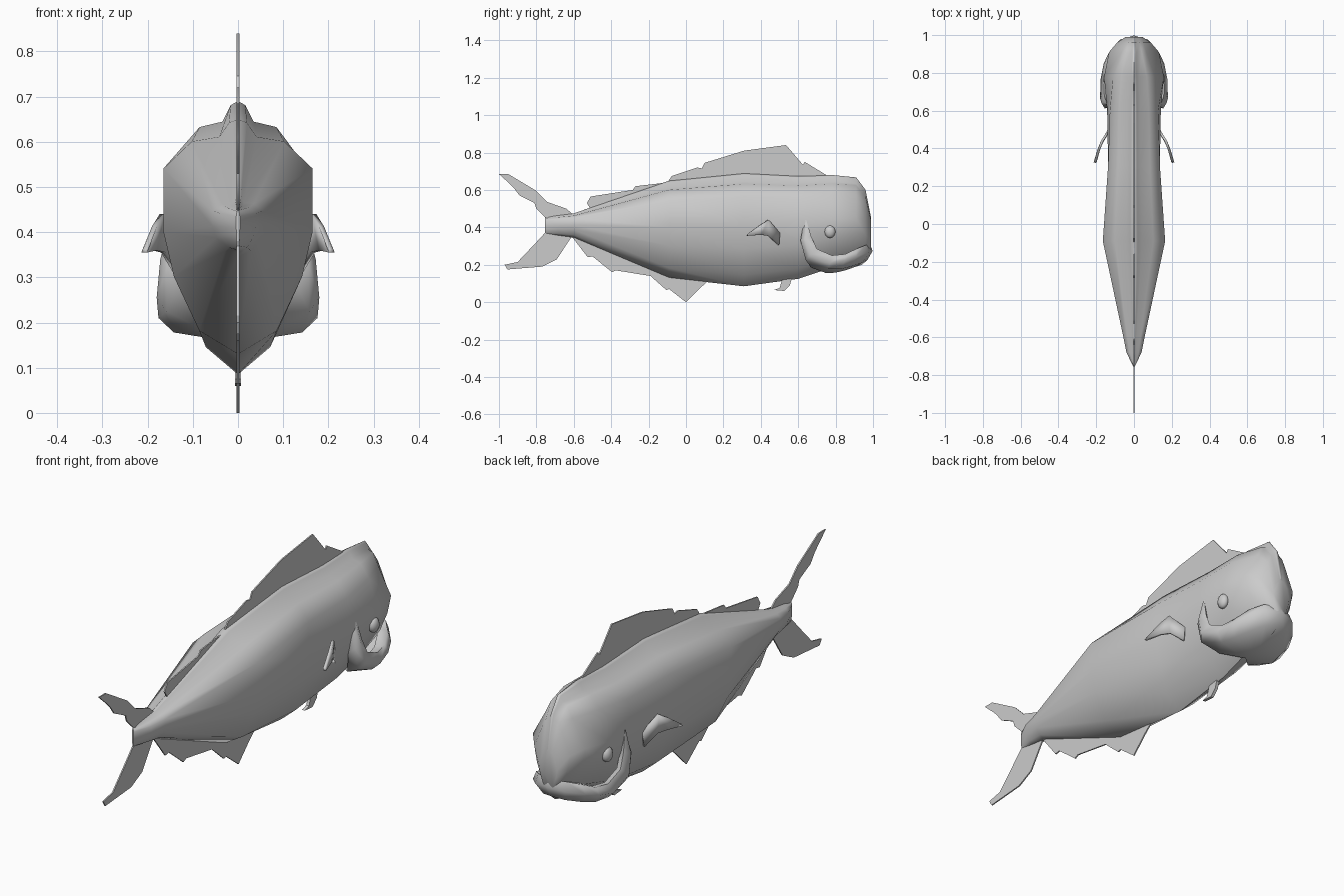
import bpy, bmesh


def make(name, verts, faces, mirror=False, thick=0, angle=0.6):
    me = bpy.data.meshes.new(name)
    me.from_pydata(verts, [], faces)
    bm = bmesh.new()
    bm.from_mesh(me)
    bmesh.ops.remove_doubles(bm, verts=bm.verts, dist=0.0005)
    bmesh.ops.recalc_face_normals(bm, faces=bm.faces)
    bm.to_mesh(me)
    bm.free()
    ob = bpy.data.objects.new(name, me)
    bpy.context.collection.objects.link(ob)
    if mirror:
        m = ob.modifiers.new("mirror", 'MIRROR')
        m.use_clip = True
    if thick:
        s = ob.modifiers.new("thickness", 'SOLIDIFY')
        s.thickness = thick
        s.offset = 0
    bpy.ops.object.select_all(action='DESELECT')
    ob.select_set(True)
    bpy.context.view_layer.objects.active = ob
    bpy.ops.object.shade_smooth_by_angle(angle=angle)
    return ob


def grid_faces(rows, cols, wrap=False):
    return [(r * cols + c, r * cols + (c + 1) % cols,
             (r + 1) * cols + (c + 1) % cols, (r + 1) * cols + c)
            for r in range(rows - 1) for c in range(cols if wrap else cols - 1)]


def fin(name, outline, t=0.003):
    # Flat plate cut to the outline
    n = len(outline)
    verts = [(x, y, z) for x in (-t, t) for y, z in outline]
    faces = [tuple(range(n)), tuple(range(n, 2 * n))]
    faces += [(i, (i + 1) % n, n + (i + 1) % n, n + i) for i in range(n)]
    return make(name, verts, faces)


# Body: one cross-section template lofted through stations
# (y, half width, top, bottom, shoulder narrowing)
half = [(0, 1), (.12, .985), (.25, .925), (.62, .905), (1, .79),
        (1, .52), (.86, .33), (.52, .10), (0, 0)]
ring = half + [(-x, z) for x, z in half[-2:0:-1]]
stations = [(-.755, .004, .455, .36, 1), (-.68, .04, .465, .355, 1), (-.60, .056, .475, .345, 1),
            (-.09, .165, .65, .13, 1), (.31, .137, .69, .085, 1), (.60, .142, .675, .125, .9),
            (.78, .158, .68, .185, .7), (.91, .132, .667, .22, .5), (.96, .09, .60, .24, .55),
            (.99, .045, .45, .26, .7)]
verts = [(x * w * (s if z > .7 else 1), y, b + z * (t - b))
         for y, w, t, b, s in stations for x, z in ring]
n, k = len(ring), len(stations)
faces = grid_faces(k, n, True) + [tuple(range(n)), tuple(range((k - 1) * n, k * n))]
make("body", verts, faces, angle=1.0)

# Lower jaw: scoop with a thick lip, swept from the chin to the cheek
rim = [(0, .985, .305), (.07, .96, .305), (.115, .91, .285), (.142, .85, .257),
       (.155, .78, .25), (.16, .70, .285), (.155, .67, .35), (.145, .645, .44)]
bulge = [(0, .998, .275), (.075, .975, .265), (.132, .91, .245), (.16, .85, .225),
         (.176, .77, .21), (.18, .665, .255), (.172, .64, .34), (.145, .64, .44)]
under = [(0, .97, .225), (.055, .945, .212), (.10, .88, .19), (.125, .83, .178),
         (.142, .76, .178), (.158, .64, .225), (.155, .612, .33), (.13, .63, .43)]
keel = [(0, .94, .20), (0, .90, .187), (0, .85, .17), (0, .80, .158),
        (0, .75, .155), (.08, .67, .185), (.12, .62, .30), (.11, .63, .42)]
inner = [(max(0, x - .035), y - .025, z - .012) for x, y, z in rim]
make("lower_jaw", inner + rim + bulge + under + keel, grid_faces(5, 8), mirror=True, angle=1.3)

# Eyes
for side in (-1, 1):
    bpy.ops.mesh.primitive_uv_sphere_add(segments=12, ring_count=8, radius=1,
                                         location=(side * .143, .77, .377))
    eye = bpy.context.object
    eye.name = "eye"
    eye.scale = (.022, .029, .034)
    bpy.ops.object.shade_smooth()

# Pectoral fins, flaring out towards the back
upper = [(.13, .50, .37), (.168, .44, .44), (.185, .395, .412), (.203, .33, .365)]
lower = [(.135, .495, .305), (.165, .44, .355), (.185, .40, .36), (.208, .325, .355)]
make("pectoral_fin", upper + lower, grid_faces(2, 4), mirror=True, thick=.012)

# Centre-line fins
fin("dorsal_fin", [(.75, .68), (.635, .75), (.625, .735), (.535, .84), (.31, .81),
                   (.10, .745), (.085, .715), (.06, .72), (-.075, .675), (-.10, .64),
                   (-.27, .62), (-.285, .60), (-.51, .565), (-.53, .53), (-.50, .48),
                   (-.09, .60), (.3, .64), (.74, .63)])
fin("anal_fin", [(-.61, .35), (-.525, .24), (-.50, .245), (-.395, .16), (-.375, .17),
                 (-.19, .14), (-.105, .065), (-.09, .07), (0, 0), (.075, .075),
                 (.12, .115), (.10, .16), (-.09, .18), (-.5, .35)])
fin("tail_fin_upper", [(-1, .685), (-.95, .685), (-.80, .595), (-.74, .535), (-.64, .50),
                       (-.60, .465), (-.68, .42), (-.755, .455), (-.80, .50), (-.81, .53),
                       (-.89, .57), (-.92, .61), (-.95, .64)])
fin("tail_fin_lower", [(-.75, .375), (-.81, .31), (-.90, .215), (-.97, .20), (-.955, .175),
                       (-.77, .19), (-.69, .23), (-.615, .345), (-.68, .39)])
fin("pelvic_fin", [(.47, .065), (.525, .06), (.555, .09), (.57, .14), (.52, .14), (.50, .075)], .007)
